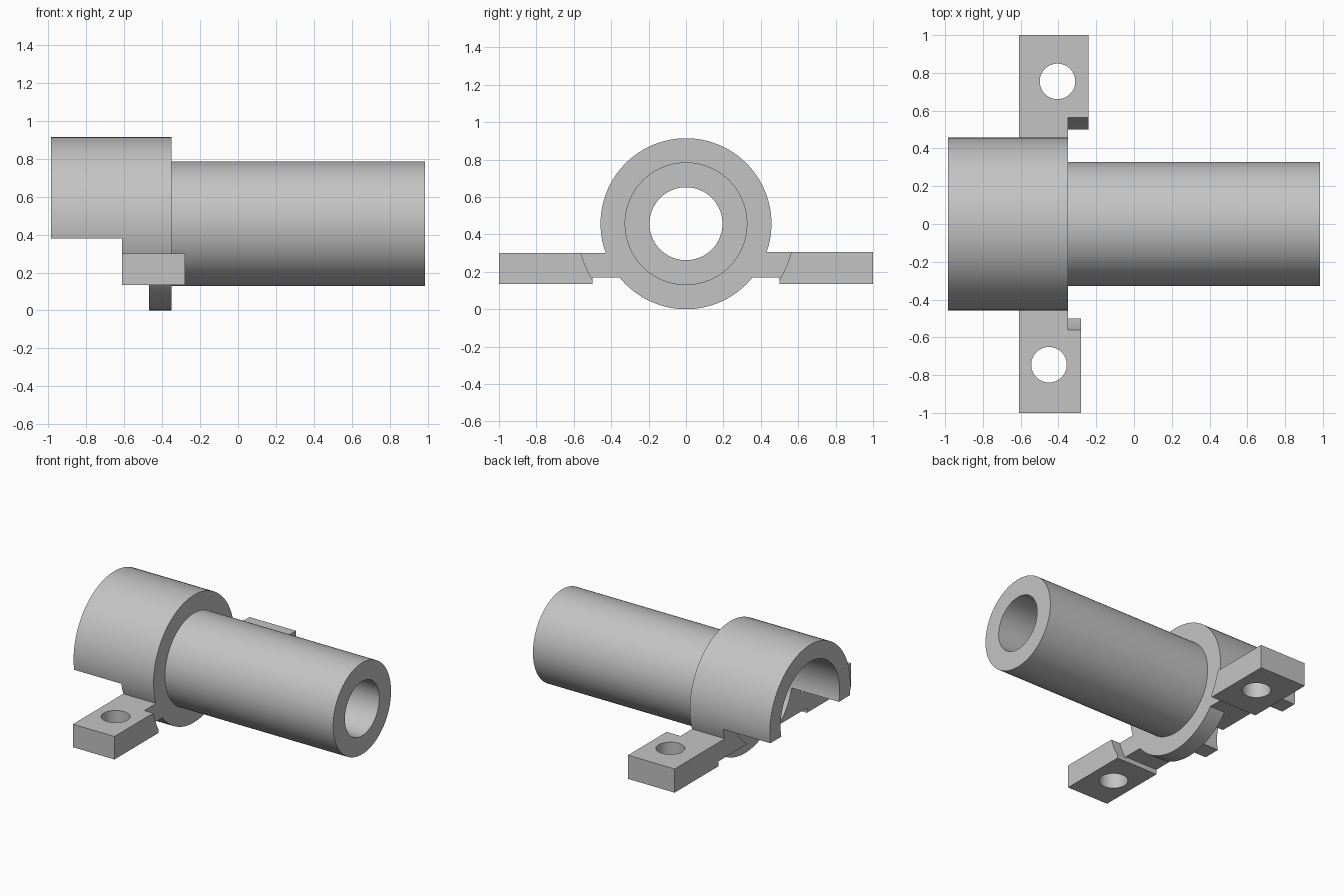
import bpy
import bmesh
import math
from mathutils import Matrix, Vector

if "Cube" in bpy.data.objects:
    bpy.data.objects.remove(bpy.data.objects["Cube"])

AXIS_Z = 0.457
COLLAR_R, TUBE_R, BORE_R, HOOD_R = 0.457, 0.328, 0.195, 0.335
BACK, LUG_BACK, RING_BACK, SHOULDER, TIP = -0.985, -0.61, -0.47, -0.35, 0.985

grey = bpy.data.materials.new("light grey")
grey.use_nodes = True
colour = (0.55, 0.55, 0.55, 1)
grey.diffuse_color = colour
grey.node_tree.nodes["Principled BSDF"].inputs["Base Color"].default_value = colour


def finish(name, bm):
    bmesh.ops.recalc_face_normals(bm, faces=bm.faces)
    mesh = bpy.data.meshes.new(name)
    bm.to_mesh(mesh)
    bm.free()
    mesh.materials.append(grey)
    obj = bpy.data.objects.new(name, mesh)
    bpy.context.collection.objects.link(obj)
    return obj


def box(name, low, high):
    low, high = Vector(low), Vector(high)
    bm = bmesh.new()
    place = Matrix.Translation((low + high) / 2) @ Matrix.Diagonal((*(high - low), 1))
    bmesh.ops.create_cube(bm, size=1, matrix=place)
    return finish(name, bm)


def cylinder(name, radius, length, place):
    bm = bmesh.new()
    bmesh.ops.create_cone(bm, cap_ends=True, segments=96, radius1=radius,
                          radius2=radius, depth=length, matrix=place)
    return finish(name, bm)


def axle(name, radius, x0, x1):
    place = Matrix.Translation(((x0 + x1) / 2, 0, AXIS_Z)) @ Matrix.Rotation(math.pi / 2, 4, "Y")
    return cylinder(name, radius, x1 - x0, place)


def combine(target, tool, operation):
    mod = target.modifiers.new(operation, "BOOLEAN")
    mod.operation, mod.solver, mod.object = operation, "EXACT", tool
    bpy.context.view_layer.objects.active = target
    bpy.ops.object.modifier_apply(modifier=mod.name)
    bpy.data.objects.remove(tool)


def shade(obj):
    bpy.ops.object.select_all(action="DESELECT")
    obj.select_set(True)
    bpy.context.view_layer.objects.active = obj
    bpy.ops.object.shade_smooth_by_angle(angle=math.radians(30))


# Collar: a half hood at the back, a full ring at the shoulder
collar = axle("clamp_collar", COLLAR_R, BACK, SHOULDER)
combine(collar, box("hood_cut", (-2, -1, -1), (LUG_BACK, 1, 0.38)), "DIFFERENCE")
combine(collar, box("lower_cut", (-2, -1, -1), (RING_BACK, 1, 0.17)), "DIFFERENCE")

# Mounting lugs with necks, bolt holes and a curved clearance beside the tube
for side, front, top, hole in ((-1, -0.28, 0.3, (-0.45, 0.745)),
                               (1, -0.24, 0.305, (-0.405, 0.755))):
    def span(y0, y1):
        return sorted((side * y0, side * y1))

    near, far = span(0.5, 1)
    lug = box("lug", (LUG_BACK, near, 0.135), (front, far, top))
    combine(lug, axle("clearance", 0.583, SHOULDER, 0), "DIFFERENCE")
    bolt = Matrix.Translation((hole[0], side * hole[1], 0.2))
    combine(lug, cylinder("bolt_hole", 0.094, 1, bolt), "DIFFERENCE")
    near, far = span(0.22, 0.54)
    neck = box("neck", (LUG_BACK, near, 0.17), (SHOULDER, far, top))
    combine(lug, neck, "UNION")
    combine(collar, lug, "UNION")

# Hollow hood and bore through the ring
combine(collar, axle("hood_hollow", HOOD_R, -2, RING_BACK), "DIFFERENCE")
combine(collar, axle("ring_bore", BORE_R, -1, 0), "DIFFERENCE")
shade(collar)

# Long hollow tube
tube = axle("tube", TUBE_R, SHOULDER, TIP)
combine(tube, axle("tube_bore", BORE_R, -1, 2), "DIFFERENCE")
shade(tube)
